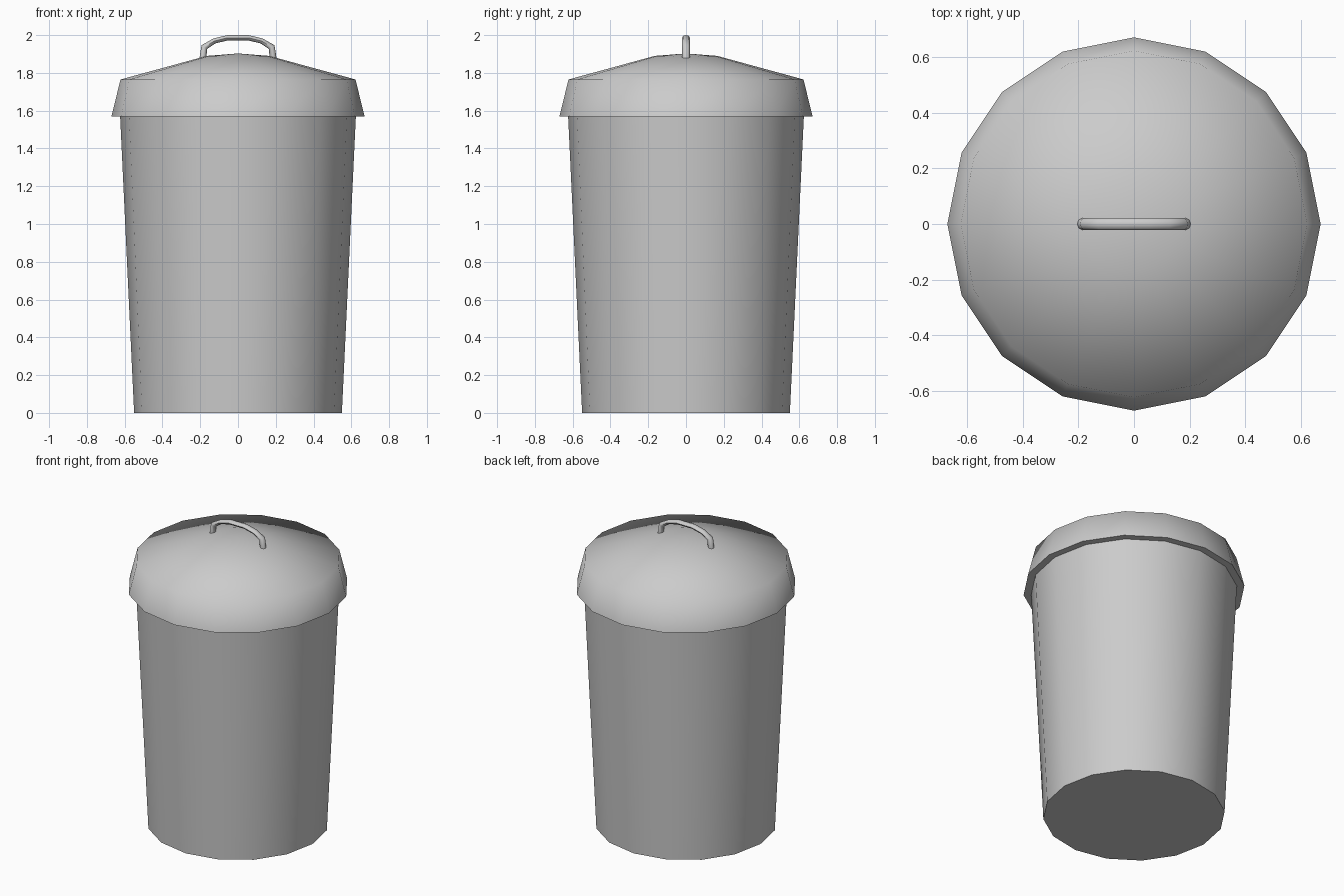
import bpy, bmesh
from math import sin, cos, tau, radians
from mathutils import Vector

if "Cube" in bpy.data.objects:
    bpy.data.objects.remove(bpy.data.objects["Cube"])


def finish(name, bm, angle):
    bmesh.ops.recalc_face_normals(bm, faces=bm.faces)
    me = bpy.data.meshes.new(name)
    bm.to_mesh(me)
    bm.free()
    ob = bpy.data.objects.new(name, me)
    bpy.context.collection.objects.link(ob)
    bpy.ops.object.select_all(action='DESELECT')
    ob.select_set(True)
    bpy.context.view_layer.objects.active = ob
    bpy.ops.object.shade_smooth_by_angle(angle=radians(angle))
    return ob


def bridge(bm, rings, ends=(False, False)):
    n = len(rings[0])
    for a, b in zip(rings, rings[1:]):
        for i in range(n):
            j = (i + 1) % n
            bm.faces.new((a[i], a[j], b[j], b[i]))
    for ring, cap in zip((rings[0], rings[-1]), ends):
        if cap:
            bm.faces.new(ring)


def lathe(name, profile, apex=None, sides=16, ends=(False, False)):
    bm = bmesh.new()
    rings = [[bm.verts.new((r * cos(tau * i / sides), r * sin(tau * i / sides), z))
              for i in range(sides)] for r, z in profile]
    bridge(bm, rings, ends)
    if apex is not None:
        tip = bm.verts.new((0, 0, apex))
        for i in range(sides):
            bm.faces.new((rings[-1][i], rings[-1][(i + 1) % sides], tip))
    return finish(name, bm, 65)


# Tapered bin body with closed base
lathe("bin_body", [(0.55, 0), (0.624, 1.57)], ends=(True, False))

# Domed lid with flared skirt and narrow underside lip
lathe("lid", [(0.624, 1.57), (0.67, 1.57), (0.622, 1.765), (0.165, 1.89)], apex=1.903)

# Arched lid handle, an oval tube swept along a mirrored path
half = [(0.187, 1.87), (0.178, 1.937), (0.125, 1.969), (0.055, 1.986)]
path = [Vector((-x, 0, z)) for x, z in half] + [Vector((x, 0, z)) for x, z in reversed(half)]
bm = bmesh.new()
rings = []
for k, p in enumerate(path):
    t = (path[min(k + 1, len(path) - 1)] - path[max(k - 1, 0)]).normalized()
    normal = Vector((-t.z, 0, t.x))
    thick = 0.018 if k in (0, 1, 6, 7) else 0.014
    rings.append([bm.verts.new(p + normal * thick * cos(tau * i / 8)
                               + Vector((0, 0.021 * sin(tau * i / 8), 0))) for i in range(8)])
bridge(bm, rings, (True, True))
finish("lid_handle", bm, 60)
